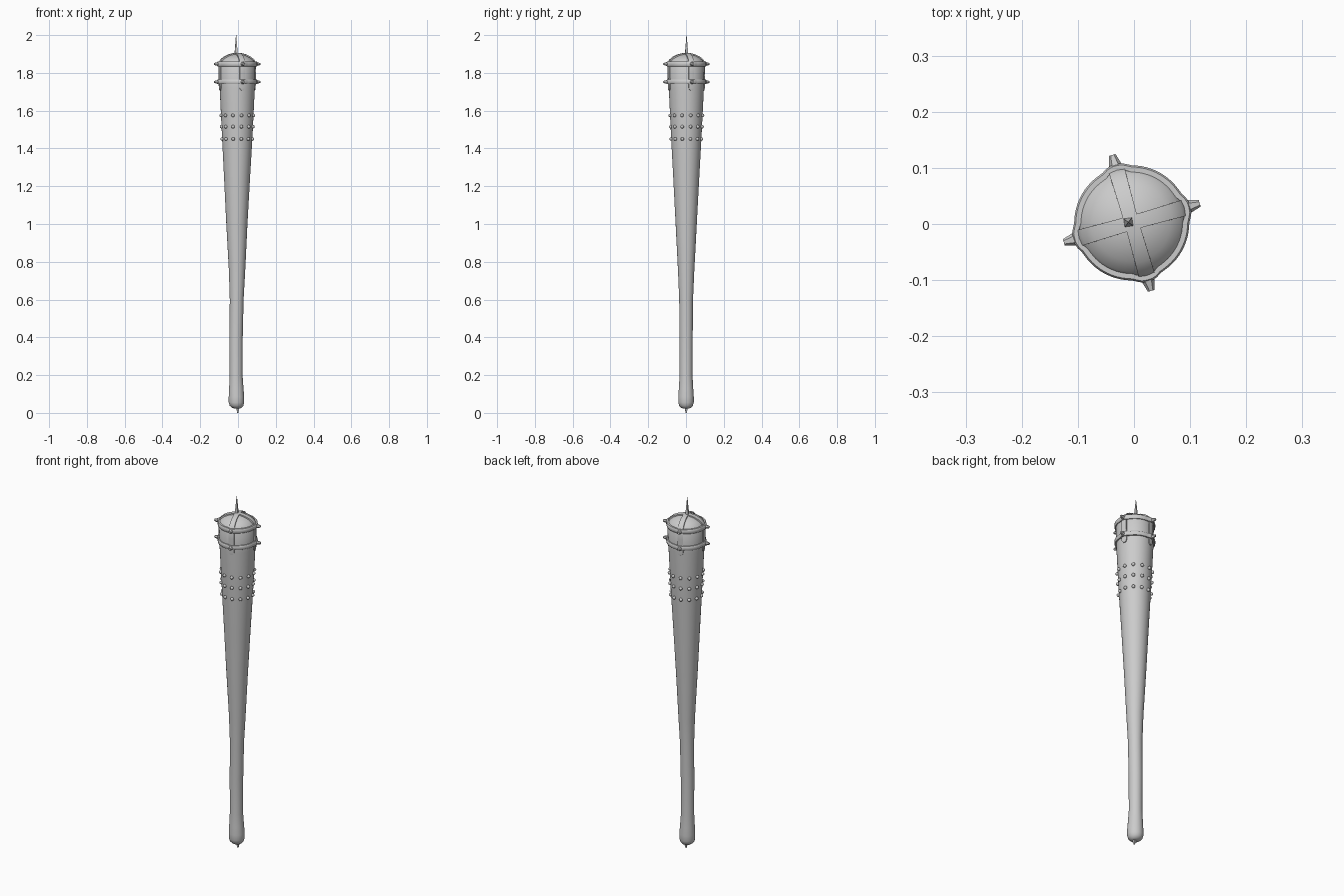
import bpy, bmesh, math
from mathutils import Vector, Matrix

if "Cube" in bpy.data.objects:
    bpy.data.objects.remove(bpy.data.objects["Cube"])

HEAD = Vector((-0.004, 0.002, 0))
STRAPS = [math.radians(16 + 90 * k) for k in range(4)]


def finish(name, bm, angle=40):
    bmesh.ops.recalc_face_normals(bm, faces=bm.faces)
    me = bpy.data.meshes.new(name)
    bm.to_mesh(me)
    bm.free()
    ob = bpy.data.objects.new(name, me)
    bpy.context.collection.objects.link(ob)
    bpy.ops.object.select_all(action='DESELECT')
    ob.select_set(True)
    bpy.context.view_layer.objects.active = ob
    bpy.ops.object.shade_smooth_by_angle(angle=math.radians(angle))
    return ob


def skin(bm, rings, close_rings=False):
    pairs = list(zip(rings, rings[1:]))
    if close_rings:
        pairs.append((rings[-1], rings[0]))
    for a, b in pairs:
        for i in range(len(a)):
            j = (i + 1) % len(a)
            bm.faces.new((a[i], a[j], b[j], b[i]))


# Wooden shaft with rounded pommel and domed head: z, radius, centre x
profile = [(0.022, 0.012, -.004), (0.027, 0.025, -.006), (0.038, 0.036, -.008),
           (0.055, 0.041, -.008), (0.085, 0.041, -.008), (0.13, 0.038, -.009),
           (0.2, 0.034, -.010), (0.4, 0.035, -.010), (0.6, 0.0365, -.007),
           (0.75, 0.043, -.005), (1.0, 0.056, -.006), (1.25, 0.069, -.005),
           (1.45, 0.080, -.004), (1.72, 0.093, -.004), (1.85, 0.096, -.004),
           (1.865, 0.087, -.004), (1.88, 0.069, -.004), (1.892, 0.045, -.004),
           (1.899, 0.018, -.004)]
bm = bmesh.new()
rings = [[bm.verts.new((cx + r * math.cos(a), 0.002 * z / 1.9 + r * math.sin(a), z))
          for a in (math.tau * i / 40 for i in range(40))] for z, r, cx in profile]
skin(bm, rings)
bm.faces.new(rings[0])
bm.faces.new(rings[-1])
finish("club_body", bm)


# Iron bands that bulge over the straps
def band_radius(a):
    d = min(abs(math.remainder(a - s, math.tau)) for s in STRAPS)
    return 0.1025 + 0.006 * math.exp(-(d / 0.2) ** 4)


def band(name, z):
    section = [(-0.012, -0.012), (-0.003, -0.012), (0, -0.008),
               (0, 0.008), (-0.003, 0.012), (-0.012, 0.012)]
    bm = bmesh.new()
    rings = []
    for i in range(72):
        a = math.tau * i / 72
        R = band_radius(a)
        rings.append([bm.verts.new(HEAD + Vector(((R + dr) * math.cos(a),
                      (R + dr) * math.sin(a), z + dz))) for dr, dz in section])
    skin(bm, rings, True)
    finish(name, bm)


band("upper_band", 1.847)
band("lower_band", 1.752)

# Straps crossing over the dome and running down the sides: r, z, half width
path = [(0.0, 1.900, .013), (0.02, 1.899, .013), (0.045, 1.893, .0135),
        (0.069, 1.882, .014), (0.087, 1.867, .0145), (0.096, 1.85, .0145),
        (0.0955, 1.80, .0145), (0.0945, 1.75, .0145), (0.0935, 1.722, .0145),
        (0.093, 1.713, .011), (0.0925, 1.708, .005)]
for k, s in enumerate(STRAPS):
    bm = bmesh.new()
    rings = []
    for i, (r, z, w) in enumerate(path):
        p, q = path[max(i - 1, 0)], path[min(i + 1, len(path) - 1)]
        n = Vector((p[1] - q[1], q[0] - p[0])).normalized()
        ring = []
        for y, off in ((-w, -.004), (-w, .005), (0, .006), (w, .005), (w, -.004)):
            rr = r + n.x * off
            # wrap the strap around the head
            x = rr - y * y / (2 * 0.095) * n.x
            v = Vector((x, y, z + n.y * off))
            ring.append(bm.verts.new(HEAD + Matrix.Rotation(s, 3, 'Z') @ v))
        rings.append(ring)
    skin(bm, rings)
    bm.faces.new(rings[0])
    bm.faces.new(rings[-1])
    finish(f"strap_{k + 1}", bm, 30)

# Blunt spikes on the bands, one above each strap
bm = bmesh.new()
for z in (1.847, 1.752):
    for s in STRAPS:
        d = Vector((math.cos(s), math.sin(s), 0))
        m = (Matrix.Translation(HEAD + d * 0.113 + Vector((0, 0, z)))
             @ Matrix.Rotation(s, 4, 'Z') @ Matrix.Rotation(math.pi / 2, 4, 'Y'))
        bmesh.ops.create_cone(bm, cap_ends=True, segments=6, radius1=0.0135,
                              radius2=0.006, depth=0.026, matrix=m)
finish("band_spikes", bm, 20)

# Three rows of round studs
bm = bmesh.new()
for z in (1.45, 1.515, 1.575):
    R = 0.080 + (z - 1.45) * 0.048 + 0.003
    for k in range(12):
        a = math.radians(15 + 30 * k)
        p = HEAD + Vector((R * math.cos(a), R * math.sin(a), z))
        bmesh.ops.create_uvsphere(bm, u_segments=12, v_segments=8, radius=0.009,
                                  matrix=Matrix.Translation(p))
finish("studs", bm, 60)


# Square top spike and small pommel point
def spike(name, x, y, z0, z1, r0, r1):
    bm = bmesh.new()
    m = (Matrix.Translation((x, y, (z0 + z1) / 2))
         @ Matrix.Rotation(math.radians(45 + 8), 4, 'Z'))
    bmesh.ops.create_cone(bm, cap_ends=True, segments=4, radius1=r0, radius2=r1,
                          depth=z1 - z0, matrix=m)
    finish(name, bm, 20)


spike("top_spike", -0.010, 0.003, 1.89, 2.0, 0.012, 0.001)
spike("pommel_point", -0.001, 0.001, 0.0, 0.035, 0.004, 0.012)
